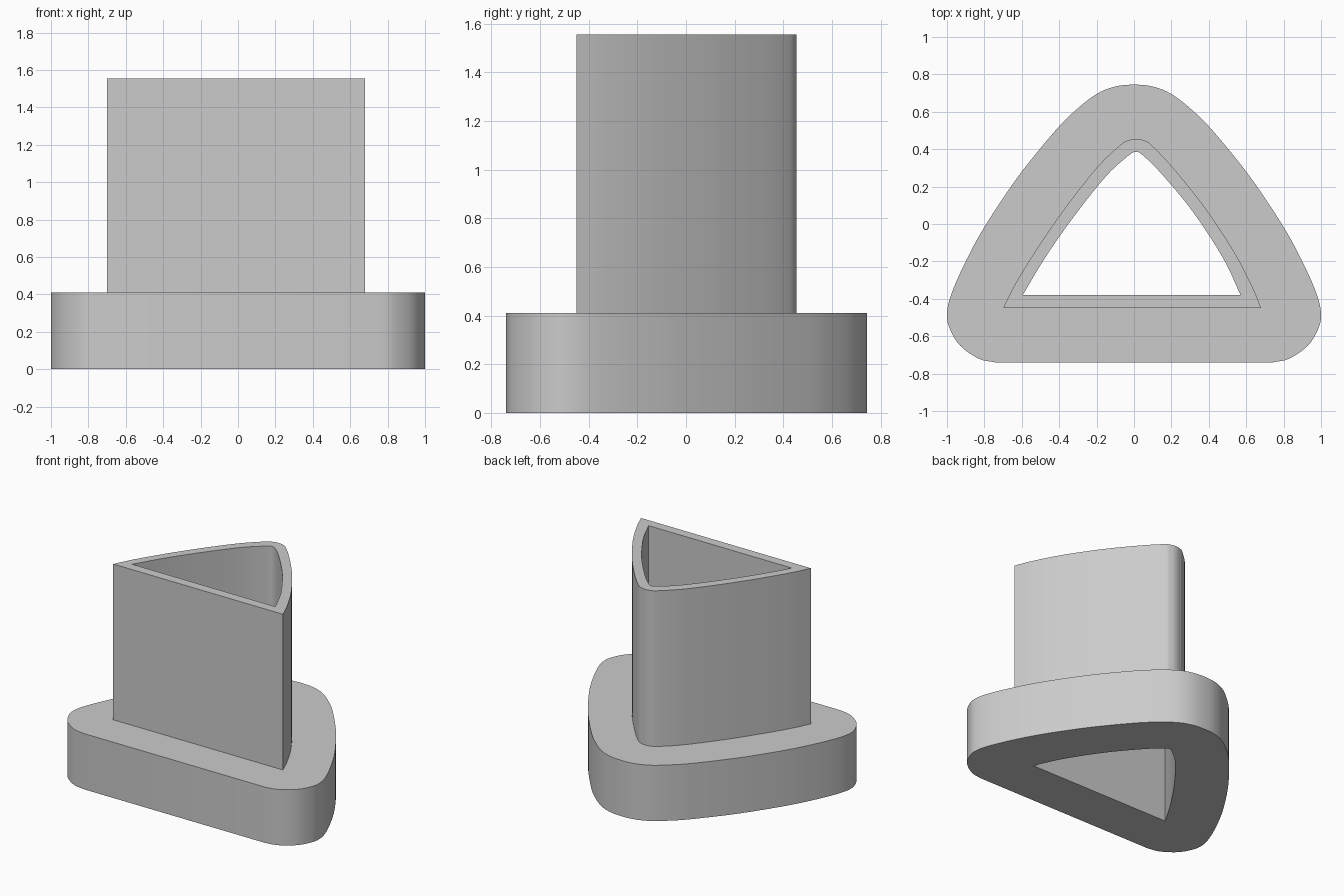
import bpy
import bmesh
from mathutils import Vector

cube = bpy.data.objects.get("Cube")
if cube:
    bpy.data.objects.remove(cube)

BASE_TOP, TOP = 0.41, 1.555

grey = bpy.data.materials.new("plain grey")
grey.use_nodes = True
colour = (0.6, 0.6, 0.6, 1)
grey.diffuse_color = colour
grey.node_tree.nodes["Principled BSDF"].inputs["Base Color"].default_value = colour


def smooth_path(points, steps=5):
    """Spline through the points; the last-to-first edge stays straight."""
    p = [Vector(q) for q in points]
    p = [2 * p[0] - p[1]] + p + [2 * p[-1] - p[-2]]
    path = []
    for a, b, c, d in zip(p, p[1:], p[2:], p[3:]):
        for i in range(steps):
            t = i / steps
            path.append(b + (c - a) * t / 2 + (a - 2.5 * b + 2 * c - d / 2) * t**2
                        + (1.5 * b - 1.5 * c + d / 2 - a / 2) * t**3)
    return path + [p[-2]]


def ring(bm, path, z):
    verts = [bm.verts.new((q.x, q.y, z)) for q in path]
    for a, b in zip(verts, verts[1:] + verts[:1]):
        bm.edges.new((a, b))
    return verts


def wall(bm, low, high):
    n = len(low)
    for i in range(n):
        j = (i + 1) % n
        bm.faces.new((low[i], low[j], high[j], high[i]))


def flat_ring(bm, outer, inner, up):
    edges = [bm.edges.get((a, b)) for loop in (outer, inner)
             for a, b in zip(loop, loop[1:] + loop[:1])]
    made = bmesh.ops.triangle_fill(bm, edges=edges, use_beauty=True)["geom"]
    for f in made:
        if isinstance(f, bmesh.types.BMFace):
            f.normal_update()
            if f.normal.z * up < 0:
                f.normal_flip()


def finish(bm, name):
    mesh = bpy.data.meshes.new(name)
    bm.to_mesh(mesh)
    bm.free()
    mesh.materials.append(grey)
    obj = bpy.data.objects.new(name, mesh)
    bpy.context.collection.objects.link(obj)
    bpy.ops.object.select_all(action='DESELECT')
    obj.select_set(True)
    bpy.context.view_layer.objects.active = obj
    bpy.ops.object.shade_smooth_by_angle(angle=0.6)


# Cross-sections, anticlockwise from the front left corner
half = [(0.74, -0.74), (0.83, -0.72), (0.93, -0.65), (0.985, -0.56), (1, -0.48),
        (0.975, -0.37), (0.895, -0.19), (0.79, 0), (0.615, 0.26), (0.42, 0.5),
        (0.31, 0.61), (0.2, 0.695), (0.1, 0.735)]
rim = smooth_path(half + [(0, 0.745)] + [(-x, y) for x, y in reversed(half)])
outside = smooth_path([(0.68, -0.45), (0.63, -0.33), (0.53, -0.14), (0.37, 0.1),
                       (0.2, 0.31), (0.09, 0.425), (0.05, 0.448), (0.01, 0.455),
                       (-0.03, 0.447), (-0.07, 0.425), (-0.2, 0.3), (-0.38, 0.07),
                       (-0.53, -0.15), (-0.64, -0.33), (-0.7, -0.45)])
inside = smooth_path([(0.57, -0.38), (0.475, -0.18), (0.315, 0.065), (0.15, 0.265),
                      (0.05, 0.365), (0.01, 0.385), (-0.03, 0.365), (-0.15, 0.255),
                      (-0.325, 0.035), (-0.475, -0.18), (-0.595, -0.38)])

# Wide foot with the bore through it
bm = bmesh.new()
foot_low, foot_high = ring(bm, rim, 0), ring(bm, rim, BASE_TOP)
bore_low, bore_high = ring(bm, inside, 0), ring(bm, inside, BASE_TOP)
seat = ring(bm, outside, BASE_TOP)
wall(bm, foot_low, foot_high)
wall(bm, bore_high, bore_low)
flat_ring(bm, foot_low, bore_low, -1)
flat_ring(bm, foot_high, seat, 1)
finish(bm, "foot")

# Hollow upright sleeve
bm = bmesh.new()
out_low, out_high = ring(bm, outside, BASE_TOP), ring(bm, outside, TOP)
in_low, in_high = ring(bm, inside, BASE_TOP), ring(bm, inside, TOP)
wall(bm, out_low, out_high)
wall(bm, in_high, in_low)
flat_ring(bm, out_high, in_high, 1)
finish(bm, "sleeve")
